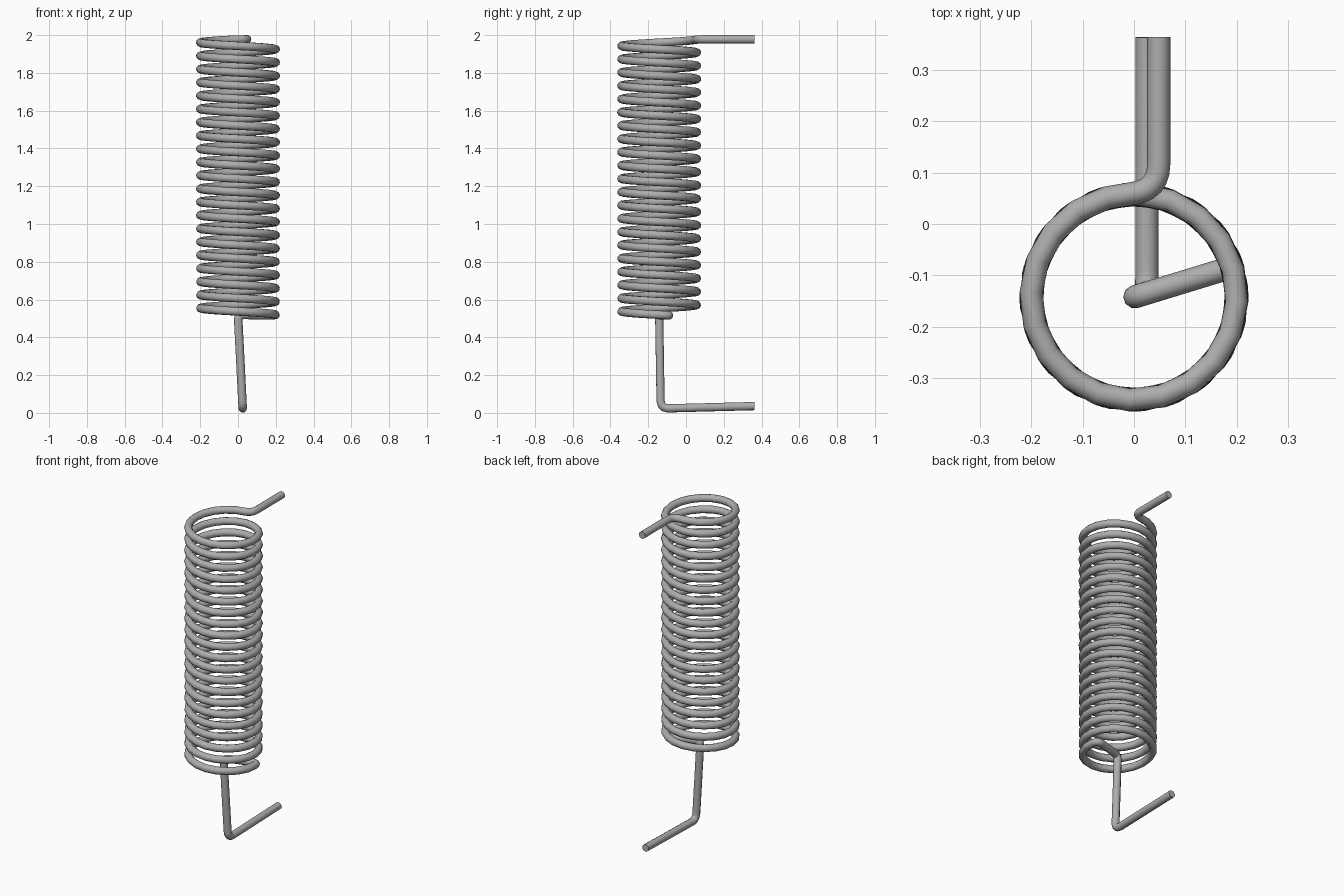
import bpy
from math import cos, sin, radians
from mathutils import Vector

cube = bpy.data.objects.get("Cube")
if cube:
    bpy.data.objects.remove(cube, do_unlink=True)

WIRE = 0.0225      # wire radius
COIL = 0.2         # coil centreline radius
CENTRE_Y = -0.142
PITCH = 0.0703
TOP_Z = 1.978
STEPS = 20         # segments per turn

# Steel material
steel = bpy.data.materials.new("steel grey")
steel.use_nodes = True
colour = (0.42, 0.42, 0.42, 1)
steel.diffuse_color = colour
steel.node_tree.nodes["Principled BSDF"].inputs["Base Color"].default_value = colour


def coil_point(angle):
    """Point on the helix, which descends anticlockwise from the back."""
    a = radians(angle)
    z = TOP_Z - PITCH * (angle - 90) / 360
    return Vector((COIL * cos(a), CENTRE_Y + COIL * sin(a), z))


def fillet(before, corner, after, size, steps=6):
    """Rounded bend between two straight runs."""
    start = corner + (before - corner).normalized() * size
    end = corner + (after - corner).normalized() * size
    return [start.lerp(corner, t).lerp(corner.lerp(end, t), t)
            for t in (i / steps for i in range(steps + 1))]


# Top leg, bending into the first turn
top_end = Vector((0.048, 0.363, TOP_Z))
top_corner = Vector((0.048, CENTRE_Y + COIL + 0.008, TOP_Z))
first = coil_point(100)
path = [top_end] + fillet(top_end, top_corner, first, 0.05)

# Coil turns
last_angle = 360 * 21 + 6
count = round((last_angle - 105) / 360 * STEPS)
path += [coil_point(105 + (last_angle - 105) * i / count) for i in range(count + 1)]

# Inward spoke, drop wire and bottom leg
spoke_corner = coil_point(last_angle + 11)
drop_top = Vector((0, -0.142, 0.518))
drop_foot = Vector((0.025, -0.134, 0.023))
foot_end = Vector((0.025, 0.363, 0.036))
path += fillet(path[-1], spoke_corner, drop_top, 0.028)
path += fillet(spoke_corner, drop_top, drop_foot, 0.03)
path += fillet(drop_top, drop_foot, foot_end, 0.045)
path.append(foot_end)

# Sweep the round wire along the path
curve = bpy.data.curves.new("spring_wire", "CURVE")
curve.dimensions = "3D"
curve.bevel_depth = WIRE
curve.bevel_resolution = 3
curve.use_fill_caps = True
spline = curve.splines.new("POLY")
spline.points.add(len(path) - 1)
for point, co in zip(spline.points, path):
    point.co = (*co, 1)
curve.materials.append(steel)

spring = bpy.data.objects.new("spring_wire", curve)
bpy.context.collection.objects.link(spring)
bpy.ops.object.select_all(action="DESELECT")
spring.select_set(True)
bpy.context.view_layer.objects.active = spring
bpy.ops.object.convert(target="MESH")
bpy.ops.object.shade_smooth_by_angle(angle=radians(50))
